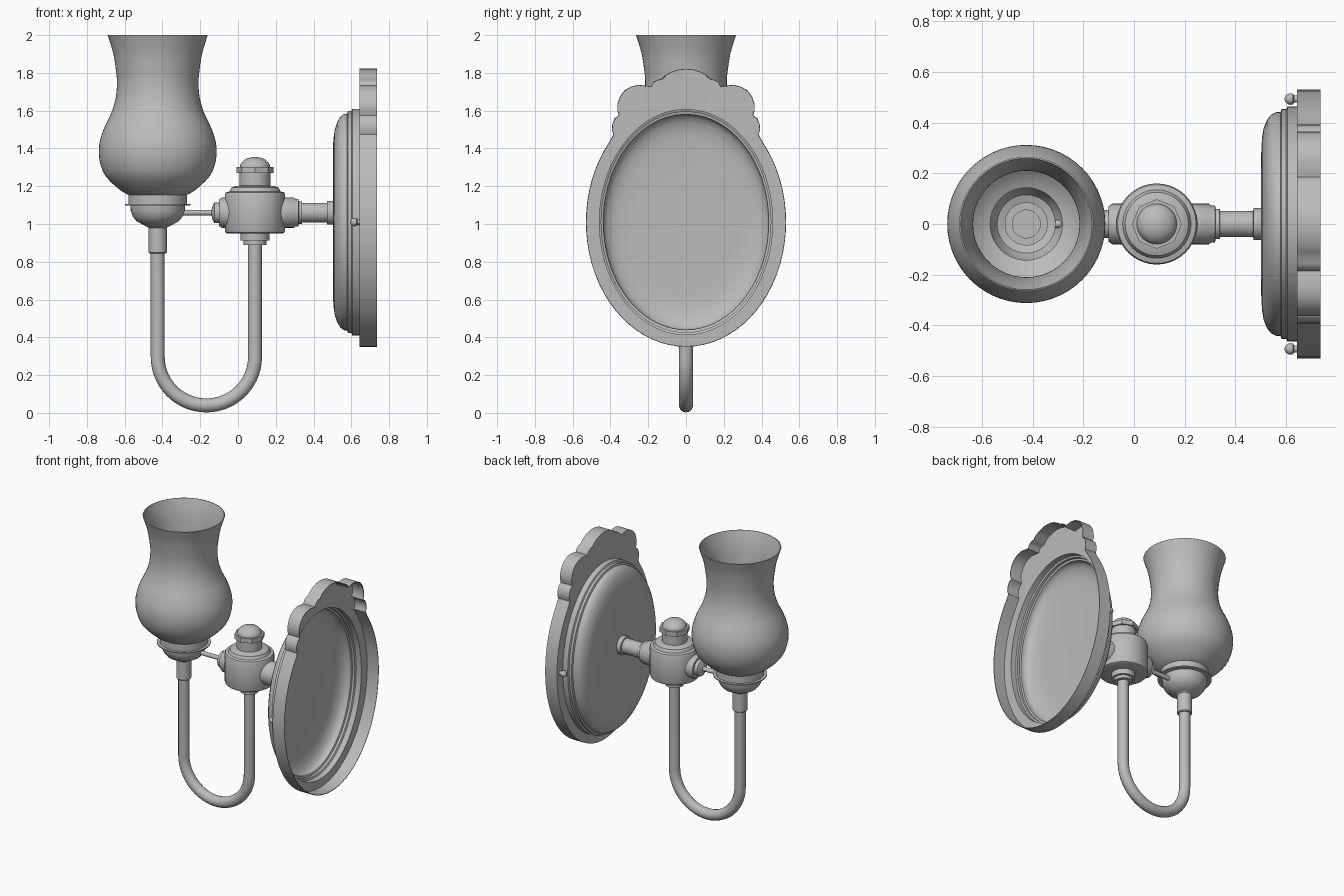
import bpy, bmesh, math
from mathutils import Matrix

if "Cube" in bpy.data.objects:
    bpy.data.objects.remove(bpy.data.objects["Cube"])

grey = bpy.data.materials.new("satin grey")
grey.diffuse_color = (0.5, 0.5, 0.5, 1)
grey.use_nodes = True
grey.node_tree.nodes["Principled BSDF"].inputs["Base Color"].default_value = grey.diffuse_color

LAMP_X, BODY_X, ARM_Z, PLATE_Z = -0.425, 0.09, 1.06, 1.01


def finish(name, bm, thickness=0):
    """Turn a bmesh into a shaded object, optionally as a thin shell."""
    bmesh.ops.remove_doubles(bm, verts=bm.verts, dist=1e-5)
    bmesh.ops.recalc_face_normals(bm, faces=bm.faces)
    if thickness:
        bmesh.ops.solidify(bm, geom=bm.faces[:], thickness=thickness)
        bmesh.ops.recalc_face_normals(bm, faces=bm.faces)
    me = bpy.data.meshes.new(name)
    bm.to_mesh(me)
    bm.free()
    me.materials.append(grey)
    ob = bpy.data.objects.new(name, me)
    bpy.context.collection.objects.link(ob)
    bpy.ops.object.select_all(action='DESELECT')
    ob.select_set(True)
    bpy.context.view_layer.objects.active = ob
    bpy.ops.object.shade_smooth_by_angle(angle=math.radians(35))
    return ob


def loft(bm, rings, cap_last=False):
    """Bridge closed rings of equal point count."""
    rows = [[bm.verts.new(p) for p in ring] for ring in rings]
    n = len(rows[0])
    for a, b in zip(rows, rows[1:]):
        for i in range(n):
            j = (i + 1) % n
            bm.faces.new((a[i], a[j], b[j], b[i]))
    if cap_last:
        bm.faces.new(rows[-1])
    return rows


def revolve(name, profile, origin, axis='z', segs=40, capped=True, thickness=0):
    """Revolve (radius, height) pairs about the z or x axis."""
    bm = bmesh.new()
    rings = [[(r * math.cos(2 * math.pi * i / segs),
               r * math.sin(2 * math.pi * i / segs), h) for i in range(segs)]
             for r, h in profile]
    rows = loft(bm, rings, capped)
    if capped:
        bm.faces.new(rows[0])
    if axis == 'x':
        bm.transform(Matrix.Rotation(math.pi / 2, 4, 'Y'))
    bm.transform(Matrix.Translation(origin))
    return finish(name, bm, thickness)


def smooth_profile(pts, steps=3):
    """Catmull-Rom refinement of a profile."""
    p = [pts[0]] + pts + [pts[-1]]
    out = []
    for a, b, c, d in zip(p, p[1:], p[2:], p[3:]):
        for s in range(steps):
            t = s / steps
            out.append(tuple(0.5 * (2 * b[k] + (c[k] - a[k]) * t
                       + (2 * a[k] - 5 * b[k] + 4 * c[k] - d[k]) * t * t
                       + (3 * b[k] - a[k] - 3 * c[k] + d[k]) * t ** 3) for k in (0, 1)))
    return out + [pts[-1]]


# Tulip glass shade, open at the top
shade = [(0.145, 1.15), (0.185, 1.17), (0.235, 1.21), (0.28, 1.26), (0.304, 1.32),
         (0.312, 1.38), (0.306, 1.44), (0.283, 1.51), (0.245, 1.59), (0.222, 1.67),
         (0.216, 1.75), (0.222, 1.82), (0.237, 1.91), (0.265, 2.0)]
revolve("glass_shade", smooth_profile(shade), (LAMP_X, 0, 0), segs=56,
        capped=False, thickness=0.006)

# Cup that holds the shade, with a hollow inside
revolve("shade_holder", [(0.055, 0.985), (0.085, 1.0), (0.112, 1.015), (0.132, 1.04),
        (0.143, 1.07), (0.145, 1.098), (0.174, 1.098), (0.174, 1.105), (0.155, 1.105),
        (0.155, 1.155), (0.148, 1.155), (0.146, 1.11), (0.136, 1.07), (0.115, 1.035),
        (0.085, 1.025), (0.085, 1.045), (0.055, 1.045), (0.055, 1.02)], (LAMP_X, 0, 0))
revolve("holder_socket", [(0.043, 0.845), (0.048, 0.85), (0.048, 0.98), (0.055, 0.985),
        (0.055, 1.01)], (LAMP_X, 0, 0), segs=28)

# Bent J-shaped tube between the holder and the body
R = (BODY_X - LAMP_X) / 2
MID = (BODY_X + LAMP_X) / 2
path = [(LAMP_X, 0.88)]
path += [(MID - R * math.cos(math.pi * i / 28), 0.297 - R * math.sin(math.pi * i / 28))
         for i in range(29)]
path += [(BODY_X, 0.92)]
cu = bpy.data.curves.new("bent_tube", 'CURVE')
cu.dimensions = '3D'
cu.bevel_depth = 0.037
cu.bevel_resolution = 5
cu.use_fill_caps = True
sp = cu.splines.new('POLY')
sp.points.add(len(path) - 1)
for pt, (x, z) in zip(sp.points, path):
    pt.co = (x, 0, z, 1)
sp.use_smooth = True
cu.materials.append(grey)
bpy.context.collection.objects.link(bpy.data.objects.new("bent_tube", cu))

# Central body with lower collar and upper neck
revolve("central_body", [(0.06, 0.89), (0.06, 0.912), (0.076, 0.912), (0.076, 0.95),
        (0.145, 0.95), (0.155, 0.955), (0.16, 0.967), (0.16, 1.155), (0.155, 1.167),
        (0.135, 1.172), (0.125, 1.192), (0.105, 1.2), (0.082, 1.203), (0.082, 1.275)],
        (BODY_X, 0, 0))
revolve("cap_nut", [(0.098, 1.27), (0.098, 1.303)], (BODY_X, 0, 0), segs=8)
revolve("cap_dome", [(0.08 * math.cos(a * math.pi / 18), 1.30 + 0.055 * math.sin(a * math.pi / 18))
        for a in range(9)] + [(0.002, 1.355)], (BODY_X, 0, 0), segs=32)

# Thin rod to the holder, and thick arm to the wall plate
revolve("holder_rod", [(0.015, -0.31), (0.015, -0.14), (0.035, -0.135), (0.055, -0.125),
        (0.055, -0.10), (0.07, -0.10), (0.08, -0.085), (0.08, -0.04)],
        (0, 0, ARM_Z), 'x', 28)
revolve("wall_arm", [(0.08, 0.21), (0.08, 0.295), (0.073, 0.305), (0.073, 0.32),
        (0.06, 0.322), (0.06, 0.338), (0.052, 0.34), (0.052, 0.47), (0.063, 0.472),
        (0.063, 0.503)], (0, 0, ARM_Z), 'x', 32)

# Wall plate outline: scalloped crown above an oval
crown = [(0, 1.822), (0.04, 1.818), (0.08, 1.805), (0.11, 1.788), (0.13, 1.768),
         (0.155, 1.763), (0.175, 1.75), (0.185, 1.728), (0.21, 1.732), (0.25, 1.737),
         (0.29, 1.728), (0.325, 1.708), (0.35, 1.675), (0.363, 1.635), (0.364, 1.60),
         (0.356, 1.575), (0.378, 1.56), (0.39, 1.53), (0.393, 1.50), (0.384, 1.475)]
half = crown + [(0.53 * math.cos(a), PLATE_Z + 0.66 * math.sin(a))
                for a in (math.radians(40 - 130 * i / 26) for i in range(27))]
half[-1] = (0, PLATE_Z - 0.66)
outline = half + [(-y, z) for y, z in half[-2:0:-1]]


def oval(x, ry, rz):
    """Oval ring with one point per outline point."""
    out = []
    for y, z in outline:
        a = math.atan2((z - PLATE_Z) / 0.66, y / 0.53)
        out.append((x, ry * math.cos(a), PLATE_Z + rz * math.sin(a)))
    return out


# Open-backed plate: rim wall, face, stepped moulding and dished centre
bm = bmesh.new()
rings = [[(x, y, z) for y, z in outline] for x in (0.735, 0.643)]
for x, ry, rz in [(0.643, 0.463, 0.60), (0.605, 0.463, 0.60), (0.60, 0.453, 0.588),
                  (0.582, 0.453, 0.588), (0.578, 0.442, 0.574), (0.56, 0.441, 0.572),
                  (0.542, 0.432, 0.558), (0.525, 0.412, 0.53), (0.512, 0.38, 0.49),
                  (0.505, 0.34, 0.44), (0.502, 0.28, 0.37)]:
    rings.append(oval(x, ry, rz))
loft(bm, rings, cap_last=True)
finish("wall_plate", bm, 0.004)

# Two round-headed plate screws
for side, label in ((1, "back"), (-1, "front")):
    revolve("plate_screw_" + label, [(0.003, 0.594), (0.013, 0.598), (0.021, 0.609),
            (0.023, 0.62), (0.02, 0.628), (0.014, 0.632), (0.014, 0.645)],
            (0, side * 0.493, PLATE_Z), 'x', 16)
